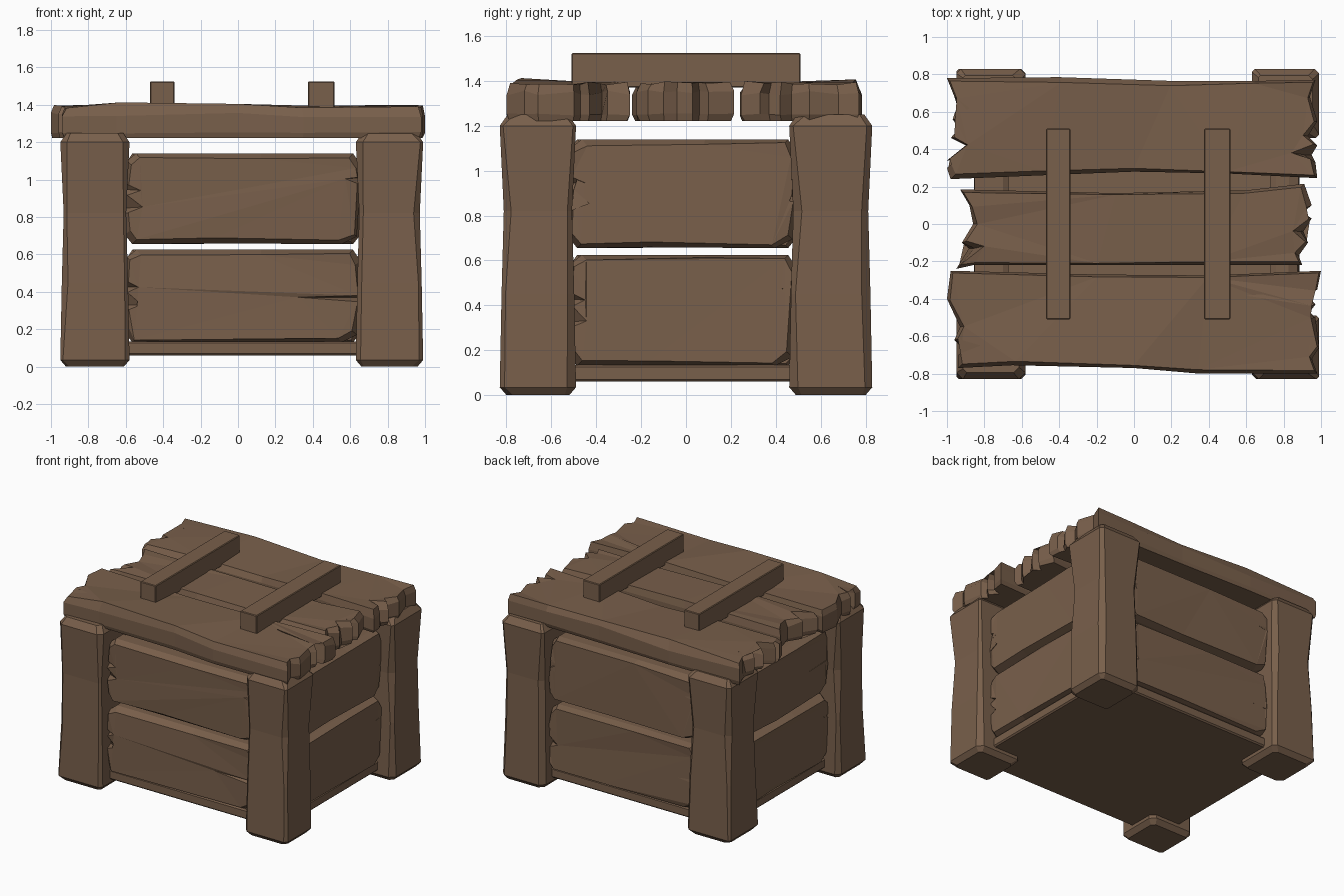
import bpy, bmesh, random
from mathutils import Vector

if "Cube" in bpy.data.objects:
    bpy.data.objects.remove(bpy.data.objects["Cube"])

random.seed(4)
wood = bpy.data.materials.new("brown wood")
wood.diffuse_color = (0.19, 0.115, 0.07, 1)
wood.use_nodes = True
wood.node_tree.nodes["Principled BSDF"].inputs["Base Color"].default_value = wood.diffuse_color


def finish(name, bm):
    bmesh.ops.triangulate(bm, faces=[f for f in bm.faces if len(f.verts) > 4])
    bmesh.ops.recalc_face_normals(bm, faces=bm.faces)
    me = bpy.data.meshes.new(name)
    bm.to_mesh(me)
    bm.free()
    me.materials.append(wood)
    ob = bpy.data.objects.new(name, me)
    bpy.context.collection.objects.link(ob)


def loft(name, rings):
    """Skin a stack of equal-length rings and cap both ends."""
    bm = bmesh.new()
    vs = [[bm.verts.new(p) for p in r] for r in rings]
    n = len(vs[0])
    for a, b in zip(vs, vs[1:]):
        for i in range(n):
            j = (i + 1) % n
            bm.faces.new((a[i], a[j], b[j], b[i]))
    bm.faces.new(vs[0])
    bm.faces.new(vs[-1])
    finish(name, bm)


def slab(name, pts, levels, place, jit=0.008):
    """Plank from an outline; a point's third value is how far a chip fills up below the face."""
    pts = [(p + (0,))[:3] for p in pts]
    us, vs = [p[0] for p in pts], [p[1] for p in pts]
    cu, cv = (min(us) + max(us)) / 2, (min(vs) + max(vs)) / 2
    hu, hv = max(us) - cu, max(vs) - cv
    rings = []
    for w, inset, fill, wob in levels:
        ring = []
        for u, v, n in pts:
            u += n * fill * (1 if u > cu else -1)
            k = inset * random.uniform(0.5, 1.4)
            ring.append(place(cu + (u - cu) * (1 - k / hu), cv + (v - cv) * (1 - k / hv),
                              w + random.uniform(-jit, jit) * wob))
        rings.append(ring)
    loft(name, rings)


# corner posts: hewn square columns with chamfered corners
def post(name, x0, x1, y0, y1):
    cx, cy, hx, hy = (x0 + x1) / 2, (y0 + y1) / 2, (x1 - x0) / 2, (y1 - y0) / 2
    rings = []
    for z, s in ((0, 0.03), (0.035, 0.0), (0.45, 0.008), (0.82, 0.018), (1.2, 0.0), (1.25, 0.035)):
        ring = []
        for sx, sy in ((-1, -1), (1, -1), (1, 1), (-1, 1)):
            c = random.uniform(0.012, 0.04)
            a = (sx * (hx - s), sy * (hy - s - c))
            b = (sx * (hx - s - c), sy * (hy - s))
            for p in ((a, b) if sx == sy else (b, a)):
                ring.append((cx + p[0], cy + p[1], z))
        rings.append(ring)
    loft(name, rings)


for side, x0, x1 in (("left", -0.95, -0.58), ("right", 0.63, 0.99)):
    post("front_%s_post" % side, x0, x1, -0.83, -0.49)
    post("back_%s_post" % side, x0, x1, 0.46, 0.83)


# side walls: two chipped planks on each side
def wall_plank(name, h, z0, z1, crack, cz, place, depth):
    zm = (z0 + z1) / 2
    pts = [(-h + .04, z0), (-.15, z0 + .004), (h - .1, z0), (h - .02, z0 + .04),
           (h, cz - .025), (h - crack, cz, crack), (h, cz + .01),
           (h, z1 - .06), (h - .04, z1), (.1, z1), (-h + .06, z1), (-h + .01, z1 - .04),
           (-h, zm + .08), (-h + .06, zm + .05, .06), (-h, zm + .02),
           (-h + .07, zm - .05, .07), (-h, zm - .08), (-h, z0 + .05)]
    o, i = depth
    slab(name, pts, [(i, .015, 1, 0), (i + .03, 0, 1, 0), (o - .05, 0, 1, 1), (o, .022, 0, .8)], place)


X, Y = 0.025, -0.015
walls = {
    "front": (0.63, (0.74, 0.58), lambda u, v, w: (X + u, -w, v)),
    "back": (0.63, (0.74, 0.58), lambda u, v, w: (X - u, w, v)),
    "right": (0.51, (0.88, 0.73), lambda u, v, w: (w, Y + u, v)),
    "left": (0.51, (0.85, 0.67), lambda u, v, w: (-w, Y - u, v)),
}
for side, (h, depth, place) in walls.items():
    long_low = side in ("front", "back")
    wall_plank(side + "_lower_plank", h, 0.13, 0.625, .32 if long_low else .07,
               0.37 if long_low else 0.48, place, depth)
    wall_plank(side + "_upper_plank", h, 0.655, 1.14, .07 if long_low else .28,
               1.01 if long_low else 0.885, place, depth)


# plain boxes: floor and the two cleats on the lid
def box(name, x0, x1, y0, y1, z0, z1, bevel):
    bm = bmesh.new()
    bmesh.ops.create_cube(bm, size=1)
    for v in bm.verts:
        v.co = Vector(((x0 + x1) / 2 + v.co.x * (x1 - x0), (y0 + y1) / 2 + v.co.y * (y1 - y0),
                       (z0 + z1) / 2 + v.co.z * (z1 - z0)))
    bmesh.ops.bevel(bm, geom=bm.edges[:], offset=bevel, segments=1, affect='EDGES')
    finish(name, bm)


box("floor", -0.83, 0.86, -0.72, 0.72, 0.06, 0.135, 0.01)
box("left_cleat", -0.47, -0.34, -0.51, 0.51, 1.37, 1.525, 0.005)
box("right_cleat", 0.375, 0.515, -0.51, 0.51, 1.37, 1.525, 0.005)

# lid: three split planks with jagged ends
lid = {
    "front": [(-.94, -.77), (-.65, -.755), (0, -.77), (.35, -.80), (.98, -.80),
              (.95, -.72), (.99, -.66), (.97, -.5), (.85, -.47, .1), (.97, -.43),
              (.6, -.375, .35), (.98, -.35), (1, -.25), (.4, -.275), (-.2, -.27), (-.98, -.25),
              (-1, -.4), (-.93, -.55), (-.96, -.62), (-.77, -.68, .15), (-.94, -.7)],
    "middle": [(-.86, -.22), (-.2, -.22), (.4, -.22), (.9, -.22), (.88, -.17),
               (.93, -.1), (.87, -.04, .04), (.95, .03), (.83, .06, .08), (.95, .1), (.91, .215),
               (.6, .18), (-.1, .165), (-.93, .185), (-.88, .1), (-.86, 0), (-.92, -.1),
               (-.82, -.13, .07), (-.95, -.24)],
    "back": [(-.98, .24), (-.5, .26), (0, .28), (.5, .27), (.98, .245), (.97, .33),
             (.86, .37, .1), (.98, .42), (.93, .47), (.98, .55), (.94, .68), (.97, .77),
             (.65, .765), (.2, .765), (-.4, .785), (-1, .78), (-.96, .68),
             (-.9, .63, .05), (-.97, .56), (-.8, .51, .15), (-.98, .46), (-.9, .42),
             (-1, .34), (-.5, .37, .4), (-1, .3)],
}
for name, pts in lid.items():
    slab("lid_%s_plank" % name, pts,
         [(1.222, .012, .9, 0), (1.25, 0, .9, .5), (1.345, 0, .5, 1.5), (1.39, .02, 0, 1)],
         lambda u, v, w: (u, v, w + (0.022 if abs(v) > .7 and -.7 < u < .1 and w > 1.37 else 0)), 0.01)
